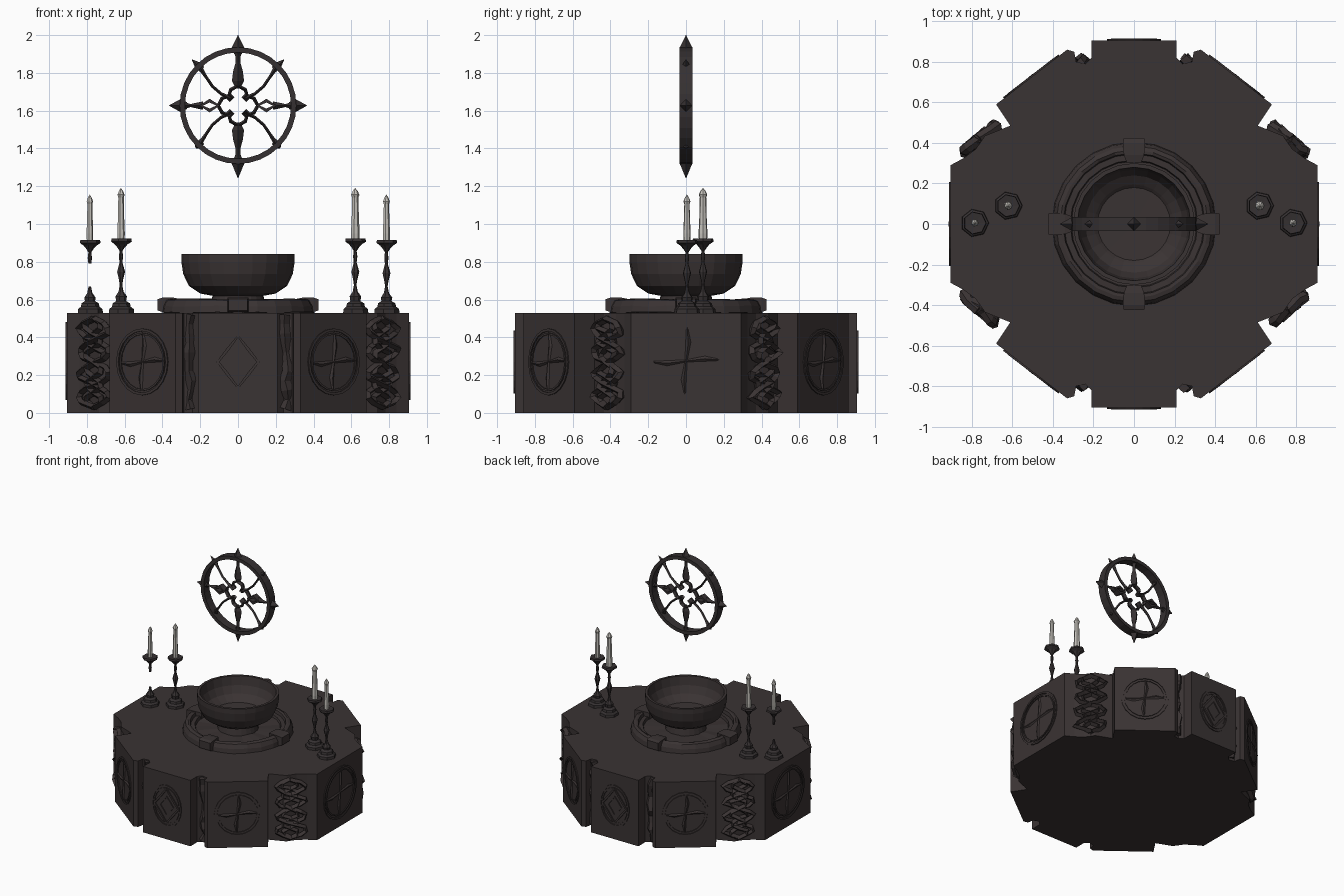
import bpy, bmesh, math, random
from mathutils import Vector as V

if "Cube" in bpy.data.objects:
    bpy.data.objects.remove(bpy.data.objects["Cube"])
random.seed(4)

def mat(name, c):
    m = bpy.data.materials.new(name)
    m.diffuse_color = (*c, 1)
    m.use_nodes = True
    m.node_tree.nodes["Principled BSDF"].inputs["Base Color"].default_value = m.diffuse_color
    return m

STONE = mat("dark stone", (0.042, 0.033, 0.033))
IRON = mat("dark iron", (0.036, 0.030, 0.031))
WAX = mat("pale wax", (0.56, 0.54, 0.50))
Z = V((0, 0, 1))

def finish(bm, name, m):
    bmesh.ops.recalc_face_normals(bm, faces=bm.faces)
    me = bpy.data.meshes.new(name)
    bm.to_mesh(me)
    bm.free()
    me.materials.append(m)
    ob = bpy.data.objects.new(name, me)
    bpy.context.collection.objects.link(ob)
    return ob

def loft(bm, rings, closed=False):
    """Skin a list of equal point rings, capping the ends unless closed."""
    vs = [[bm.verts.new(p) for p in r] for r in rings]
    n = len(vs[0])
    for i in range(len(vs) if closed else len(vs) - 1):
        a, b = vs[i], vs[(i + 1) % len(vs)]
        for j in range(n):
            k = (j + 1) % n
            bm.faces.new((a[j], a[k], b[k], b[j]))
    if not closed:
        bm.faces.new(vs[0][::-1])
        bm.faces.new(vs[-1])

def lathe(bm, prof, sides, at=(0, 0), jit=0, closed=False):
    rings = []
    for r, z in prof:
        r = max(r, 0.001)
        rings.append([V((at[0] + r * math.cos(2 * math.pi * j / sides),
                         at[1] + r * math.sin(2 * math.pi * j / sides),
                         z + random.uniform(-jit, jit))) for j in range(sides)])
    loft(bm, rings, closed)

def strip(bm, pts, n, w, d, closed=False, diamond=False):
    """Sweep a rectangle or diamond section; n is the depth direction."""
    rings, c = [], len(pts)
    for i, p in enumerate(pts):
        a = pts[i - 1] if (i or closed) else p
        b = pts[(i + 1) % c] if (i < c - 1 or closed) else p
        s = (b - a).normalized().cross(n)
        wi = w[i] if isinstance(w, (list, tuple)) else w
        di = d[i] if isinstance(d, (list, tuple)) else d
        if diamond:
            rings.append([p + s * wi, p + n * di, p - s * wi, p - n * di])
        else:
            rings.append([p + s * wi + n * di, p - s * wi + n * di,
                          p - s * wi - n * di, p + s * wi - n * di])
    loft(bm, rings, closed)

# altar block: one quadrant of the outline mirrored to four
quad = [(0.905, 0.29), (0.84, 0.325), (0.78, 0.37), (0.735, 0.435), (0.66, 0.465),
        (0.61, 0.485), (0.68, 0.59), (0.33, 0.86), (0.295, 0.85), (0.285, 0.80),
        (0.24, 0.79), (0.21, 0.82), (0.21, 0.905)]
outline = (quad + [(-x, y) for x, y in quad[::-1]] +
           [(-x, -y) for x, y in quad] + [(x, -y) for x, y in quad[::-1]])
bm = bmesh.new()
loft(bm, [[V((x, y, z)) for x, y in outline] for z in (0, 0.53)])
finish(bm, "altar_block", STONE)

# panel reliefs: ring with a cross or a diamond
def panel(bm, c, n, a, b, kind):
    n = n.normalized()
    u = Z.cross(n)
    P = lambda s, t: c + u * s + Z * t
    T = [2 * math.pi * i / 20 for i in range(20)]
    for k, w in ((1, 0.007), (0.88, 0.005)):
        strip(bm, [P(a * k * math.cos(t), b * k * math.sin(t)) for t in T], n, w, 0.007, True)
    if kind == "cross":
        prof = [0.004, 0.014, 0.006, 0.014, 0.004]
        f = (-0.88, -0.5, 0, 0.5, 0.88)
        strip(bm, [P(a * s, 0.012 * math.sin(3 * s)) for s in f], n, prof, 0.008, diamond=True)
        strip(bm, [P(0.012 * math.sin(3 * s), b * s) for s in f], n, prof, 0.009, diamond=True)
    else:
        D = [(0, 0.85), (0.45, 0.4), (0.85, 0), (0.45, -0.4),
             (0, -0.85), (-0.45, -0.4), (-0.85, 0), (-0.45, 0.4)]
        strip(bm, [P(a * s, b * t) for s, t in D], n, 0.008, 0.009, True)
        strip(bm, [P(a * s * .55, b * t * .55) for s, t in D], n, 0.005, 0.007, True)

bm = bmesh.new()
for s in (1, -1):
    panel(bm, V((0.905 * s, 0, 0.275)), V((s, 0, 0)), 0.20, 0.20, "cross")
    panel(bm, V((0, 0.905 * s, 0.27)), V((0, s, 0)), 0.125, 0.16, "diamond")
    for t in (1, -1):
        panel(bm, V((0.505 * s, 0.725 * t, 0.27)), V((0.27 * s, 0.35 * t, 0)),
              0.165, 0.17, "cross")
finish(bm, "panel_reliefs", STONE)

# carved knotwork in the recesses
bm = bmesh.new()
for s in (1, -1):
    for t in (1, -1):
        a, b = V((0.865 * s, 0.325 * t, 0)), V((0.655 * s, 0.505 * t, 0))
        c, u = (a + b) / 2, (b - a).normalized()
        n = V((0.65 * s, 0.76 * t, 0)).normalized()
        for ph in (0, math.pi):
            for amp, fr in ((0.11, 2), (0.06, 3)):
                pts = []
                for i in range(19):
                    z = 0.03 + 0.47 * i / 18
                    x = amp * math.sin(ph + fr * 2 * math.pi * i / 18) + random.uniform(-.01, .01)
                    pts.append(c + u * x + Z * z + n * random.uniform(-0.012, 0.014))
                strip(bm, pts, n, 0.016, 0.026, diamond=True)
        # rough stone at the edge of the narrow notch
        e = V((0.255 * s, 0.80 * t, 0))
        strip(bm, [e + V((random.uniform(-.012, .012), random.uniform(-.01, .02), 0.02 + 0.05 * i))
                   for i in range(11)], V((0, t, 0)),
              [random.uniform(.02, .035) for _ in range(11)], 0.025, diamond=True)
finish(bm, "carved_knotwork", STONE)

# raised ring platform with four clasps
bm = bmesh.new()
lathe(bm, [(0, 0.53), (0.405, 0.53), (0.40, 0.565), (0.385, 0.595), (0.365, 0.603), (0.35, 0.60),
           (0.345, 0.575), (0.315, 0.575), (0.31, 0.555), (0, 0.555)], 24, jit=0.004)
for s in (1, -1):
    for d, n in ((V((s, 0, 0)), Z), (V((0, s, 0)), Z)):
        strip(bm, [d * r + Z * 0.572 for r in (0.30, 0.34, 0.40, 0.425)], n,
              [0.035, 0.05, 0.055, 0.05], [0.03, 0.038, 0.038, 0.03])
finish(bm, "ring_platform", STONE)

# bowl
bm = bmesh.new()
lathe(bm, [(0, 0.55), (0.15, 0.55), (0.135, 0.62), (0.20, 0.632), (0.26, 0.672), (0.29, 0.735),
           (0.30, 0.80), (0.30, 0.84), (0.28, 0.84), (0.268, 0.77), (0.24, 0.715),
           (0.195, 0.685), (0.18, 0.672), (0, 0.665)], 24)
finish(bm, "bowl", STONE)

# candlesticks and candles
STICK = [(0, .53), (.07, .53), (.068, .55), (.052, .562), (.048, .58), (.028, .592), (.032, .61),
         (.014, .635), (.007, .67), (.012, .70), (.022, .74), (.008, .79), (.012, .82),
         (.008, .85), (.02, .868), (.035, .885), (.058, .90), (.055, .915), (0, .91)]
for i, (x, y, top, r, broken) in enumerate([(-.785, .005, 1.155, .017, True), (-.62, .09, 1.19, .019, False),
                                            (.62, .09, 1.19, .022, False), (.785, .005, 1.155, .018, False)]):
    lift = 0.007 if top > 1.17 else 0
    prof = [(a, z + (lift if z > .6 else 0)) for a, z in STICK]
    bm = bmesh.new()
    if broken:  # the middle of this stem is missing
        lathe(bm, prof[:9], 7, (x, y))
        lathe(bm, prof[11:], 7, (x, y))
    else:
        lathe(bm, prof, 7, (x, y))
    finish(bm, f"candlestick_{i+1}", IRON)
    bm = bmesh.new()
    lathe(bm, [(r, .905), (r * 1.1, .95), (r * .9, 1.04), (r * .8, top - .05),
               (r * 1.05, top - .035), (r * .6, top - .015), (0, top)], 7, (x, y))
    finish(bm, f"candle_{i+1}", WAX)

# floating wheel emblem
C, Y = V((0, 0, 1.627)), V((0, 1, 0))
def pol(r, deg):
    a = math.radians(deg)
    return C + V((r * math.cos(a), 0, r * math.sin(a)))
bm = bmesh.new()
strip(bm, [pol(0.295, i * 11.25) for i in range(32)], Y, 0.014, 0.034, True)
finish(bm, "wheel_rim", IRON)

bm = bmesh.new()
for k in range(4):
    d = 90 * k
    tip = 0.385 if d == 270 else 0.373 if d == 90 else 0.365
    # outer spike and inner blade
    strip(bm, [pol(r, d) for r in (0.27, 0.305, tip)], Y, [0.018, 0.034, 0.001],
          [0.02, 0.034, 0.001], diamond=True)
    if k % 2:
        strip(bm, [pol(r, d) for r in (0.09, 0.13, 0.18, 0.23, 0.28)], Y,
              [0.012, 0.032, 0.026, 0.012, 0.016], [.012, .03, .028, .015, .015], diamond=True)
    else:
        u = V((0, 0, 1))
        strip(bm, [pol(0.105, d), pol(0.15, d) + u * .026, pol(0.195, d), pol(0.15, d) - u * .026],
              Y, 0.010, 0.024, True)
        strip(bm, [pol(r, d) for r in (0.185, 0.22, 0.25, 0.28)], Y, [.022, .015, .008, .016],
              [.024, .015, .01, .015], diamond=True)
    # central loops
    loop = [(0.0, 0), (0.045, 35), (0.075, 38), (0.092, 25), (0.105, 0),
            (0.092, -25), (0.075, -38), (0.045, -35)]
    strip(bm, [pol(r, d + a) for r, a in loop[1:]], Y, 0.010, 0.022, False, True)
    # curved diagonal spoke with a small thorn
    e = d + 45
    bend = 1 if k % 2 else -1
    strip(bm, [pol(r, e + bend * a) for r, a in ((0.05, 0), (0.11, 10), (0.17, 8), (0.23, 3), (0.285, 0))],
          Y, [.012, .008, .008, .008, .013], [.02, .014, .012, .012, .02], diamond=True)
    strip(bm, [pol(r, e) for r in (0.27, 0.305, 0.345 if k < 2 else 0.318)], Y,
          [0.018, 0.018, 0.001], [0.02, 0.02, 0.001], diamond=True)
finish(bm, "wheel_spokes", IRON)
